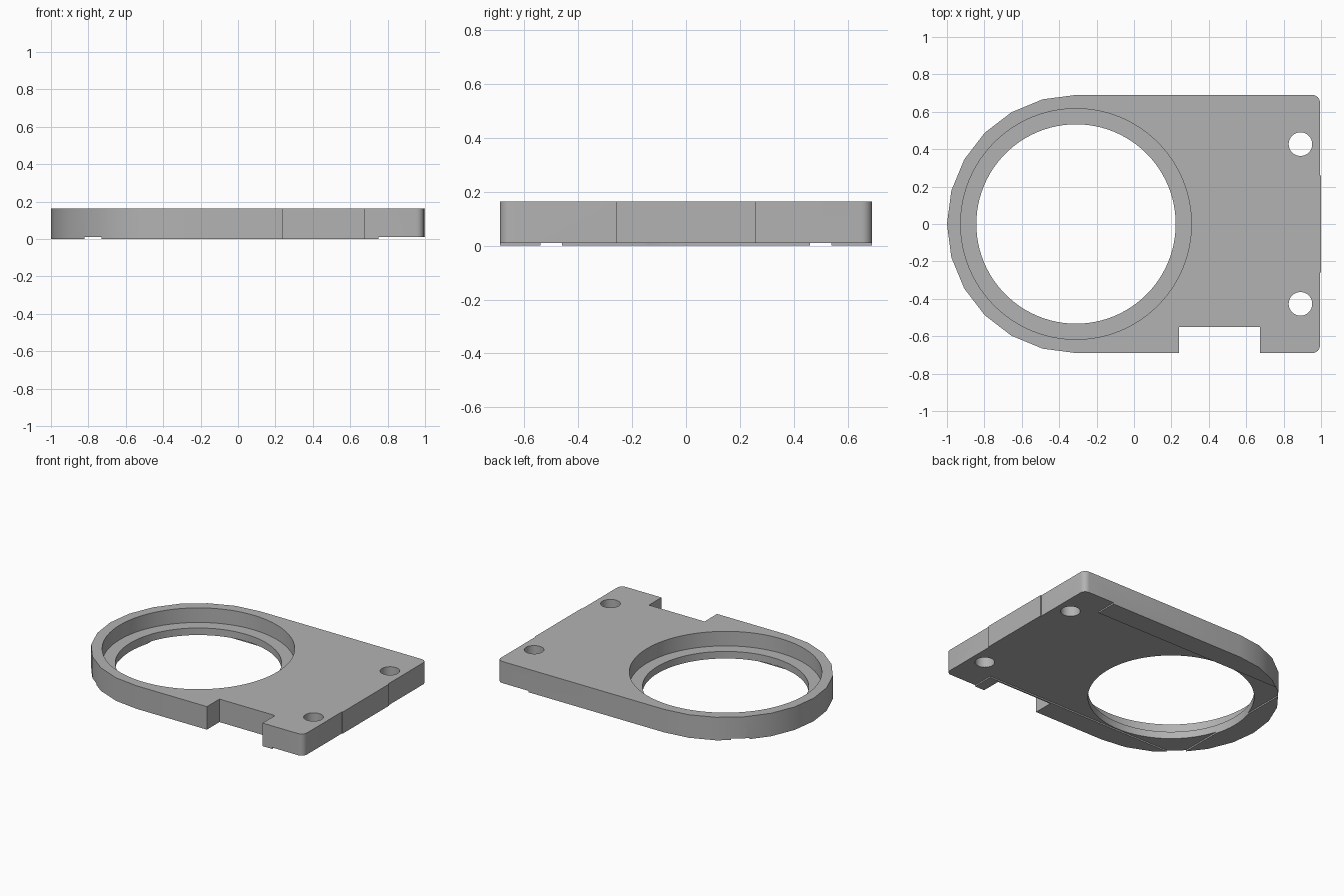
import bpy, bmesh, math

if "Cube" in bpy.data.objects:
    bpy.data.objects.remove(bpy.data.objects["Cube"], do_unlink=True)

HEIGHT = 0.163      # plate thickness
BORE_X = -0.31      # centre of the bore and the rounded end
HALF_W = 0.69       # half width, also the end radius
EDGE_X = 0.994      # square end of the plate
CORNER = 0.04       # corner rounding
STEP = 0.01         # depth of the underside relief

grey = bpy.data.materials.new("plain_grey")
grey.use_nodes = True
GREY = (0.45, 0.45, 0.45, 1)
grey.diffuse_color = GREY
grey.node_tree.nodes["Principled BSDF"].inputs["Base Color"].default_value = GREY


def arc(cx, cy, r, start, end, steps):
    """Points along an arc, angles in degrees."""
    angles = [math.radians(start + (end - start) * i / steps) for i in range(steps + 1)]
    return [(cx + r * math.cos(a), cy + r * math.sin(a)) for a in angles]


def prism(name, outline, z0, z1):
    """Extrude a flat outline between two heights."""
    bm = bmesh.new()
    face = bm.faces.new([bm.verts.new((x, y, z0)) for x, y in outline])
    top = bmesh.ops.extrude_face_region(bm, geom=[face])["geom"]
    moved = [v for v in top if isinstance(v, bmesh.types.BMVert)]
    bmesh.ops.translate(bm, verts=moved, vec=(0, 0, z1 - z0))
    bmesh.ops.recalc_face_normals(bm, faces=bm.faces)
    mesh = bpy.data.meshes.new(name)
    bm.to_mesh(mesh)
    bm.free()
    mesh.materials.append(grey)
    obj = bpy.data.objects.new(name, mesh)
    bpy.context.collection.objects.link(obj)
    return obj


def box(name, x0, x1, y0, y1, z0, z1):
    return prism(name, [(x0, y0), (x1, y0), (x1, y1), (x0, y1)], z0, z1)


def cylinder(name, x, y, r, z0, z1, sides):
    return prism(name, arc(x, y, r, 0, 360, sides)[:-1], z0, z1)


def combine(target, tool, operation):
    """Apply a boolean and remove the tool."""
    tool.hide_render = True
    mod = target.modifiers.new(tool.name, 'BOOLEAN')
    mod.operation, mod.object, mod.solver = operation, tool, 'EXACT'
    bpy.context.view_layer.objects.active = target
    bpy.ops.object.modifier_apply(modifier=mod.name)
    bpy.data.objects.remove(tool, do_unlink=True)


# Plate outline: faceted round end, shallow raised land and rounded corners
cx, cy = EDGE_X - CORNER, HALF_W - CORNER
outline = arc(BORE_X, 0, HALF_W, 90, 270, 12)
outline += arc(cx, -cy, CORNER, -90, 0, 6)
outline += [(EDGE_X, -0.26), (1, -0.26), (1, 0.26), (EDGE_X, 0.26)]
outline += arc(cx, cy, CORNER, 0, 90, 6)
plate = prism("mounting_plate", outline, 0, HEIGHT)

# Bore with a wider counterbore above, leaving a seat ledge
cutters = [
    cylinder("bore", BORE_X, 0, 0.533, -0.1, 0.3, 96),
    cylinder("counterbore", BORE_X, 0, 0.617, 0.06, 0.3, 96),
    # Notch in the front edge
    box("edge_notch", 0.24, 0.675, -0.9, -0.55, -0.1, 0.3),
    # Underside relief that leaves thin pads along the rim
    box("underside_relief", -0.82, 1.2, -0.54, 0.54, -0.1, STEP),
    box("end_relief", 0.75, 1.2, -0.9, 0.9, -0.1, STEP),
]
# Pair of screw holes
for side in (-1, 1):
    cutters.append(cylinder("screw_hole", 0.89, side * 0.427, 0.063, -0.1, 0.3, 40))
for cutter in cutters:
    combine(plate, cutter, 'DIFFERENCE')

# Smooth curved walls, crisp edges
for obj in bpy.context.selected_objects:
    obj.select_set(False)
plate.select_set(True)
bpy.context.view_layer.objects.active = plate
bpy.ops.object.shade_smooth_by_angle(angle=math.radians(30))
